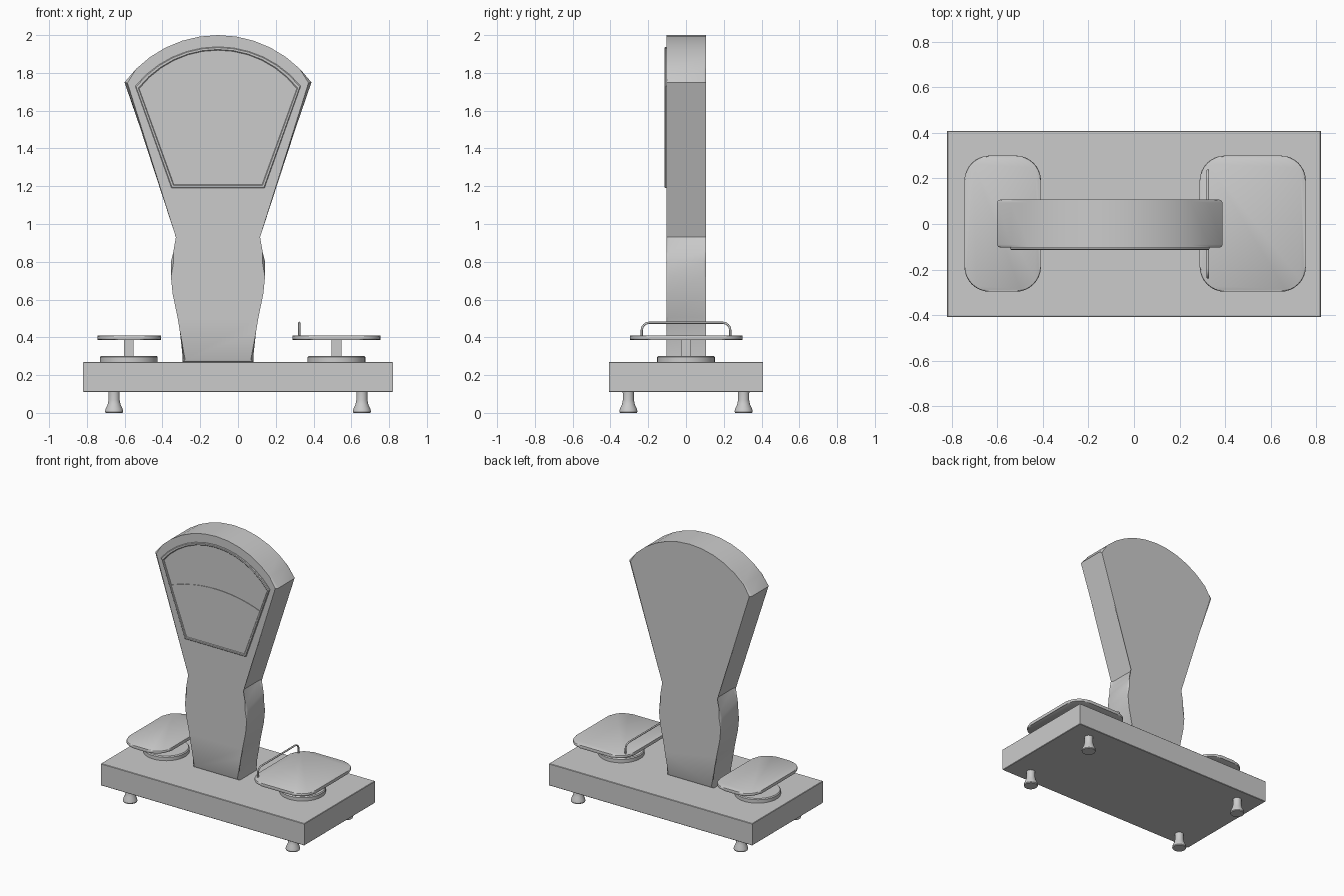
import bpy, bmesh, math

if "Cube" in bpy.data.objects:
    bpy.data.objects.remove(bpy.data.objects["Cube"])

CX = -0.106  # centre line of the tower


def finish(name, bm, smooth=True):
    bmesh.ops.recalc_face_normals(bm, faces=bm.faces)
    me = bpy.data.meshes.new(name)
    bm.to_mesh(me)
    bm.free()
    ob = bpy.data.objects.new(name, me)
    bpy.context.collection.objects.link(ob)
    if smooth:
        bpy.ops.object.select_all(action='DESELECT')
        ob.select_set(True)
        bpy.context.view_layer.objects.active = ob
        bpy.ops.object.shade_smooth_by_angle(angle=math.radians(30))
    return ob


def prism(name, pts, axis, a, b, bevel=0.0, segs=2):
    """Extrude a 2D outline along axis (1 = y, 2 = z) and round both rims."""
    bm = bmesh.new()
    put = lambda p, t: (p[0], t, p[1]) if axis == 1 else (p[0], p[1], t)
    lo = [bm.verts.new(put(p, a)) for p in pts]
    hi = [bm.verts.new(put(p, b)) for p in pts]
    n = len(pts)
    bm.faces.new(lo)
    bm.faces.new(hi)
    for i in range(n):
        bm.faces.new((lo[i], lo[(i + 1) % n], hi[(i + 1) % n], hi[i]))
    if bevel:
        rim = [e for e in bm.edges
               if abs(e.verts[0].co[axis] - e.verts[1].co[axis]) < 1e-6]
        bmesh.ops.bevel(bm, geom=rim, offset=bevel, segments=segs,
                        profile=0.5, affect='EDGES')
    return finish(name, bm)


def lathe(name, profile, x, y, n=24):
    bm = bmesh.new()
    rings = [[bm.verts.new((x + r * math.cos(2 * math.pi * i / n),
                            y + r * math.sin(2 * math.pi * i / n), z))
              for i in range(n)] for r, z in profile]
    bm.faces.new(rings[0])
    bm.faces.new(rings[-1])
    for p, q in zip(rings, rings[1:]):
        for i in range(n):
            j = (i + 1) % n
            bm.faces.new((p[i], p[j], q[j], q[i]))
    return finish(name, bm)


def rect(x0, x1, y0, y1, r=0.0, n=8):
    if not r:
        return [(x0, y0), (x1, y0), (x1, y1), (x0, y1)]
    out = []
    corners = [(x1 - r, y1 - r), (x0 + r, y1 - r), (x0 + r, y0 + r), (x1 - r, y0 + r)]
    for k, (cx, cy) in enumerate(corners):
        for i in range(n + 1):
            t = math.pi / 2 * (k + i / n)
            out.append((cx + r * math.cos(t), cy + r * math.sin(t)))
    return out


def arc(half, z_end, z_top, n=12):
    """Arc over the tower centre line, right to left."""
    h = z_top - z_end
    r = (half * half + h * h) / (2 * h)
    a = math.asin(half / r)
    return [(CX + r * math.sin(a - 2 * a * i / n),
             z_top - r + r * math.cos(a - 2 * a * i / n)) for i in range(n + 1)]


# base plinth and feet
prism("base", rect(-0.82, 0.82, -0.408, 0.408), 2, 0.11, 0.27, 0.003, 1)
foot = [(0.045, 0), (0.048, 0.006), (0.045, 0.022), (0.034, 0.045),
        (0.029, 0.07), (0.03, 0.112)]
for sx in (-1, 1):
    for sy in (-1, 1):
        lathe("foot", foot, sx * 0.656, sy * 0.305)

# tower: wavy column that opens into a fan
side = [(0.188, 0.268), (0.188, 0.435), (0.214, 0.505), (0.24, 0.63), (0.249, 0.72),
        (0.249, 0.8), (0.237, 0.85), (0.208, 0.93)]
outline = ([(CX + w, z) for w, z in side] + arc(0.495, 1.75, 2.0)
           + [(CX - w, z) for w, z in reversed(side)])
prism("tower", outline, 1, -0.104, 0.107, 0.014)


# dial frame
def dial(d):
    low = 0.246 - d * 0.72
    return ([(CX - low, 1.19 + d), (CX + low, 1.19 + d)]
            + arc(0.438 - d * 1.15, 1.73 - d * 0.75, 1.938 - d))


bm = bmesh.new()
loops = [[bm.verts.new((x, y, z)) for x, z in dial(d)]
         for d, y in ((0, -0.100), (0, -0.109), (0.004, -0.113),
                      (0.014, -0.113), (0.018, -0.109), (0.018, -0.100))]
for k in range(len(loops)):
    p, q = loops[k], loops[(k + 1) % len(loops)]
    for i in range(len(p)):
        j = (i + 1) % len(p)
        bm.faces.new((p[i], p[j], q[j], q[i]))
finish("dial_frame", bm)

# lower dial plate with arched top edge
plate = [(CX - 0.236, 1.2), (CX + 0.236, 1.2)] + arc(0.362, 1.55, 1.617)
prism("dial_lower_plate", plate, 1, -0.108, -0.1)

# weighing pans with stem and round boss
for tag, x0, x1, cx in (("left", -0.744, -0.408, -0.578), ("right", 0.288, 0.754, 0.521)):
    lathe(tag + "_boss", [(0.153, 0.268), (0.153, 0.295), (0.147, 0.302)], cx, 0, 40)
    prism(tag + "_stem", rect(cx - 0.026, cx + 0.026, -0.026, 0.026), 2, 0.298, 0.392)
    prism(tag + "_pan", rect(x0, x1, -0.297, 0.3, 0.11), 2, 0.387, 0.409, 0.008)

# wire guard on the right pan
cu = bpy.data.curves.new("pan_guard", 'CURVE')
cu.dimensions = '3D'
cu.bevel_depth = 0.006
cu.bevel_resolution = 2
cu.use_fill_caps = True
half, top, r = 0.234, 0.477, 0.04
path = [(-half, 0.4)]
path += [(-half + r - r * math.cos(t), top - r + r * math.sin(t))
         for t in (math.pi / 12 * i for i in range(7))]
path += [(-y, z) for y, z in reversed(path)]
sp = cu.splines.new('POLY')
sp.points.add(len(path) - 1)
for pt, (y, z) in zip(sp.points, path):
    pt.co = (0.324, y, z, 1)
bpy.context.collection.objects.link(bpy.data.objects.new("pan_guard", cu))
